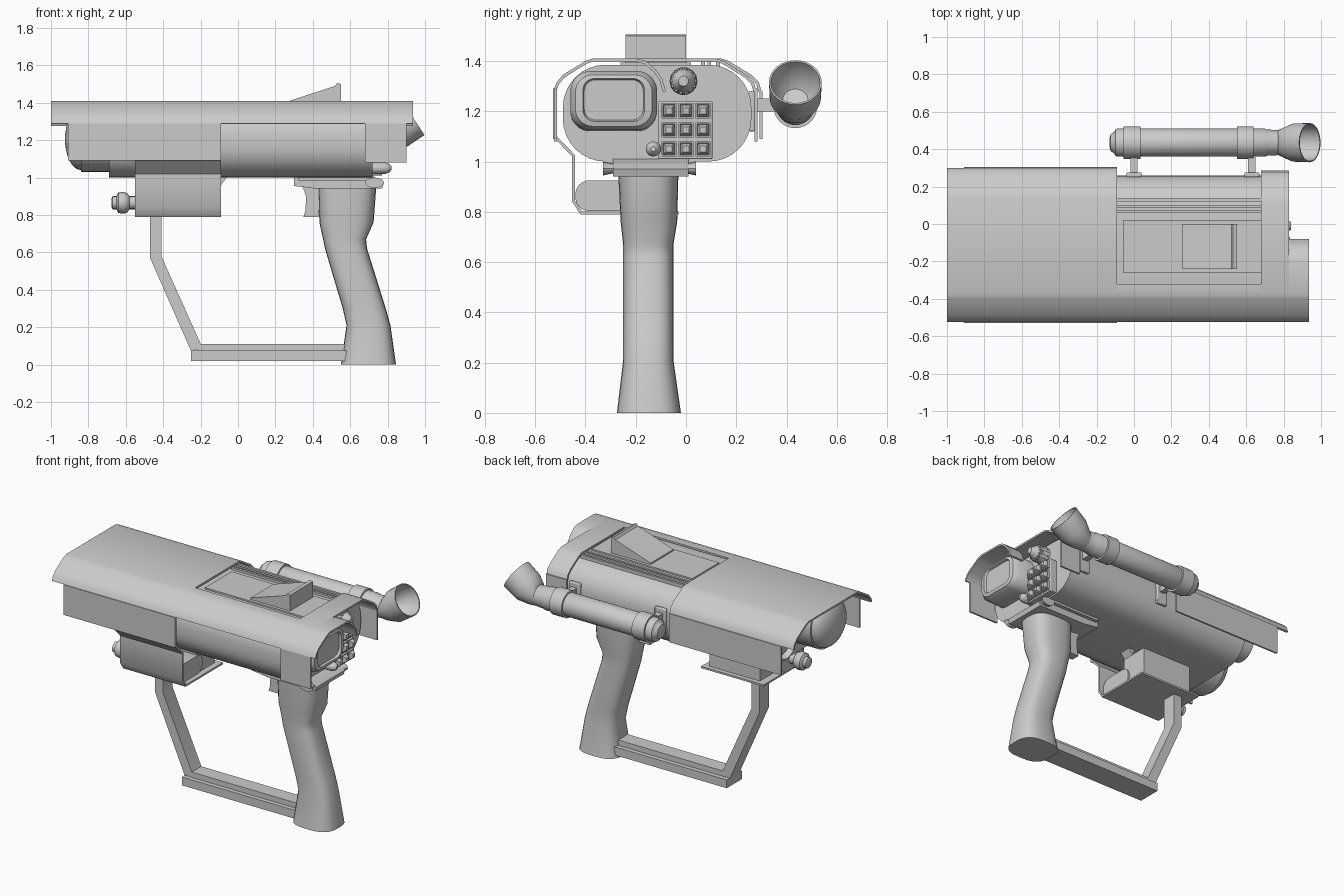
import bpy, bmesh, math
from math import sin, cos, pi, radians
from mathutils import Vector as V

cube = bpy.data.objects.get("Cube")
if cube:
    bpy.data.objects.remove(cube)


def finish(name, bm, angle=35):
    bmesh.ops.recalc_face_normals(bm, faces=bm.faces)
    me = bpy.data.meshes.new(name)
    bm.to_mesh(me)
    bm.free()
    me.shade_smooth()
    me.set_sharp_from_angle(angle=radians(angle))
    ob = bpy.data.objects.new(name, me)
    bpy.context.collection.objects.link(ob)
    return ob


def loft(name, rings, angle=35):
    """Skin a row of equal rings and cap both ends."""
    bm = bmesh.new()
    rows = [[bm.verts.new(p) for p in ring] for ring in rings]
    n = len(rows[0])
    for a, b in zip(rows, rows[1:]):
        for i in range(n):
            j = (i + 1) % n
            bm.faces.new((a[i], a[j], b[j], b[i]))
    bm.faces.new(rows[0])
    bm.faces.new(rows[-1])
    return finish(name, bm, angle)


def box(name, x0, x1, y0, y1, z0, z1, bevel=0):
    ob = loft(name, [[(x, y0, z0), (x, y1, z0), (x, y1, z1), (x, y0, z1)] for x in (x0, x1)])
    if bevel:
        mod = ob.modifiers.new("bevel", 'BEVEL')
        mod.width, mod.segments = bevel, 2
    return ob


def prism(name, pts, y0, y1):
    """Side outline in x, z carried across y."""
    return loft(name, [[(x, y, z) for x, z in pts] for y in (y0, y1)])


def sheet(name, pts, x0, x1, t=0.012):
    """Bent plate: a y, z path thickened to its right side and carried along x."""
    path = [V(p) for p in pts]
    inner = []
    for i, p in enumerate(path):
        a = (p - path[i - 1]).normalized() if i else None
        b = (path[i + 1] - p).normalized() if i < len(path) - 1 else None
        a, b = a or b, b or a
        na, nb = V((a.y, -a.x)), V((b.y, -b.x))
        m = (na + nb).normalized()
        inner.append(p + m * t / m.dot(na))
    loop = path + inner[::-1]
    return loft(name, [[(x, p.x, p.y) for p in loop] for x in (x0, x1)])


def lathe(name, y, z, profile, n=32):
    """Turned part on an axis along x; profile is x, radius."""
    return loft(name, [[(x, y + r * cos(2 * pi * i / n), z + r * sin(2 * pi * i / n))
                        for i in range(n)] for x, r in profile])


def rrect(x, y0, y1, z0, z1, r, seg=8):
    """Rounded rectangle ring facing along x."""
    corners = [(y1 - r, z1 - r), (y0 + r, z1 - r), (y0 + r, z0 + r), (y1 - r, z0 + r)]
    return [(x, cy + r * cos(a), cz + r * sin(a))
            for k, (cy, cz) in enumerate(corners)
            for a in (pi / 2 * (k + s / seg) for s in range(seg + 1))]


# Main body
loft("body", [rrect(x, -.49, .26, 1.0, 1.385, .17) for x in (-.69, .72)])

# Outer shroud: side rises, bends over the top and falls on the far side
near = [(-.525, 1.29), (-.515, 1.315), (-.49, 1.345), (-.40, 1.40), (-.37, 1.41)]
far = [(.14, 1.41), (.17, 1.40), (.26, 1.345), (.29, 1.315), (.30, 1.28)]
sheet("front_shroud", near + far, -1, -.09)
sheet("side_shroud", near + [(-.32, 1.41)], -.09, .68)
sheet("rear_shroud", near + [(y - .02, z) for y, z in far], .68, .83)
sheet("display_hood", near + [(-.20, 1.41), (-.16, 1.40), (-.12, 1.365), (-.095, 1.33), (-.08, 1.28)], .83, .935)
sheet("front_right_skirt", [(-.53, 1.09), (-.53, 1.29)], -.91, -.09)
sheet("front_left_skirt", [(.305, 1.28), (.305, 1.09)], -.91, -.09)
sheet("rear_right_skirt", [(-.525, 1.08), (-.525, 1.29)], .68, .90)
sheet("rear_left_skirt", [(.285, 1.29), (.285, 1.08)], .68, .83)

# Top panel, rails and raised sight
box("top_panel", -.06, .68, -.26, .02, 1.37, 1.395)
for i, y in enumerate((.06, .085, .12)):
    box(f"top_rail_{i}", -.09, .68, y, y + .015, 1.37, 1.40)
prism("sight_wedge", [(.26, 1.39), (.26, 1.405), (.52, 1.49), (.53, 1.505), (.55, 1.50), (.55, 1.39)], -.24, 0)

# Front lenses
dome = [(-.84 - .085 * sin(a), .165 * cos(a)) for a in (pi / 2 * k / 8 for k in range(8))]
lathe("main_lens", -.28, 1.205, [(-.65, .175), (-.84, .175)] + dome + [(-.925, .004)])
lathe("second_lens", .10, 1.19, [(-.65, .11), (-.80, .11), (-.81, .095), (-.77, .085), (-.80, .05), (-.81, .004)])

# Rear display
loft("display", [rrect(.70, -.46, -.115, 1.12, 1.36, .08), rrect(.84, -.46, -.115, 1.125, 1.36, .08),
                 rrect(.87, -.44, -.135, 1.14, 1.345, .07), rrect(.875, -.41, -.165, 1.16, 1.33, .045),
                 rrect(.86, -.405, -.17, 1.165, 1.325, .045)])

# Keypad with raised frames and keys
box("keypad", .70, .77, -.11, .105, 1.01, 1.24, .005)
for row in range(3):
    for col in range(3):
        y, z = -.068 + col * .068, 1.05 + row * .076
        sizes = [(.76, .03), (.785, .03), (.785, .024), (.775, .022), (.80, .016), (.805, .012)]
        loft(f"key_{row}_{col}", [[(x, y - s, z - s), (x, y + s, z - s), (x, y + s, z + s), (x, y - s, z + s)]
                                  for x, s in sizes])

# Ribbed control knob
lathe("dial_base", -.01, 1.32, [(.70, .055), (.77, .055), (.80, .045), (.83, .025), (.84, .02)], 24)
for i in range(14):
    a = 2 * pi * i / 14
    y, z = -.01 + .047 * cos(a), 1.32 + .047 * sin(a)
    lathe(f"dial_rib_{i}", y, z, [(.72, .009), (.79, .009), (.80, .005)], 8)

# Side telescope
SY, SZ = .435, 1.22
lathe("scope_tube", SY, SZ, [(-.13, .025), (-.125, .045), (-.105, .058), (-.10, .07), (-.09, .075), (.70, .075),
                             (.71, .07), (.79, .066)])
for i, x in enumerate((-.055, .55)):
    lathe(f"scope_clamp_{i}", SY, SZ, [(x, .07), (x, .087), (x + .09, .087), (x + .09, .07)])
for i, x in enumerate((-.02, .61)):
    box(f"scope_arm_{i}", x, x + .04, .24, .37, 1.20, 1.25)
    box(f"scope_foot_{i}", x - .02, x + .06, .25, .275, 1.12, 1.28, .006)


def tilted(x, z, r, deg, n=32):
    t = radians(deg)
    return [(x - r * sin(t) * sin(a), SY + r * cos(a), z + r * cos(t) * sin(a))
            for a in (2 * pi * i / n for i in range(n))]


loft("scope_eyepiece", [tilted(.77, 1.22, .066, 0), tilted(.80, 1.23, .08, 14), tilted(.855, 1.255, .102, 30),
                        tilted(.94, 1.315, .105, 33), tilted(.94, 1.315, .098, 33), tilted(.87, 1.27, .09, 32),
                        tilted(.83, 1.245, .05, 30)])


# Pistol grip
def grip_ring(z, x0, x1, y0, y1, n=24):
    pts = []
    for i in range(n):
        c, s = cos(2 * pi * i / n), sin(2 * pi * i / n)
        sq = [math.copysign(abs(v) ** .7, v) for v in (c, s)]
        pts.append(((x0 + x1) / 2 + (x1 - x0) / 2 * sq[0], (y0 + y1) / 2 + (y1 - y0) / 2 * sq[1], z))
    return pts


loft("grip", [grip_ring(*r) for r in (
    (0, .55, .845, -.275, -.02), (.21, .58, .815, -.25, -.05), (.30, .56, .79, -.25, -.05),
    (.62, .465, .69, -.25, -.05), (.67, .455, .685, -.25, -.05), (.76, .435, .725, -.26, -.035),
    (.96, .43, .74, -.27, -.03))])
prism("trigger", [(.345, .95), (.365, .90), (.36, .82), (.35, .79), (.43, .79), (.45, .95)], -.18, -.12)

# Grip mount with side pins
prism("grip_mount", [(.30, 1.01), (.30, .955), (.42, .94), (.77, .94), (.78, .97), (.72, 1.01)], -.29, .01)
box("mount_plate", .32, .72, -.32, .035, .985, 1.015)
for side, y in (("right", -.33), ("left", .04)):
    d = .05 if y < 0 else -.05
    loft(f"mount_pin_{side}", [[(.73 + r * cos(a), yy, .972 + r * .55 * sin(a))
                                for a in (pi * k / 8 for k in range(16))]
                               for yy, r in ((y, .03), (y, .05), (y + d, .03), (y + d * 2, .03))])
lathe("rear_button", -.13, 1.05, [(.70, .03), (.79, .03), (.81, .022), (.82, .01)], 16)

# Under-body bracket and its contents
sheet("bracket", [(-.03, .79), (-.42, .79), (-.453, .84), (-.453, 1.02), (-.53, 1.10)], -.55, -.09)
box("bracket_block", -.50, -.13, -.25, -.06, .80, 1.02)
loft("battery", [rrect(x, -.44, -.20, .803, .925, .055) for x in (-.55, -.12)])
lathe("battery_cap", -.33, .865, [(-.54, .035), (-.58, .035), (-.59, .05), (-.61, .058), (-.64, .055),
                                  (-.65, .035), (-.67, .035), (-.675, .025)], 16)
prism("front_catch", [(-.09, 1.01), (-.06, 1.0), (-.09, .96), (-.11, 1.01)], -.2, -.12)

# Hand guard
prism("guard_strut", [(-.47, .80), (-.47, .57), (-.25, .07), (-.19, .09), (-.41, .58), (-.41, .80)], -.20, -.10)
box("guard_base", -.25, .60, -.23, -.07, .02, .075)
box("guard_rib", -.22, .60, -.20, -.10, .07, .11)
